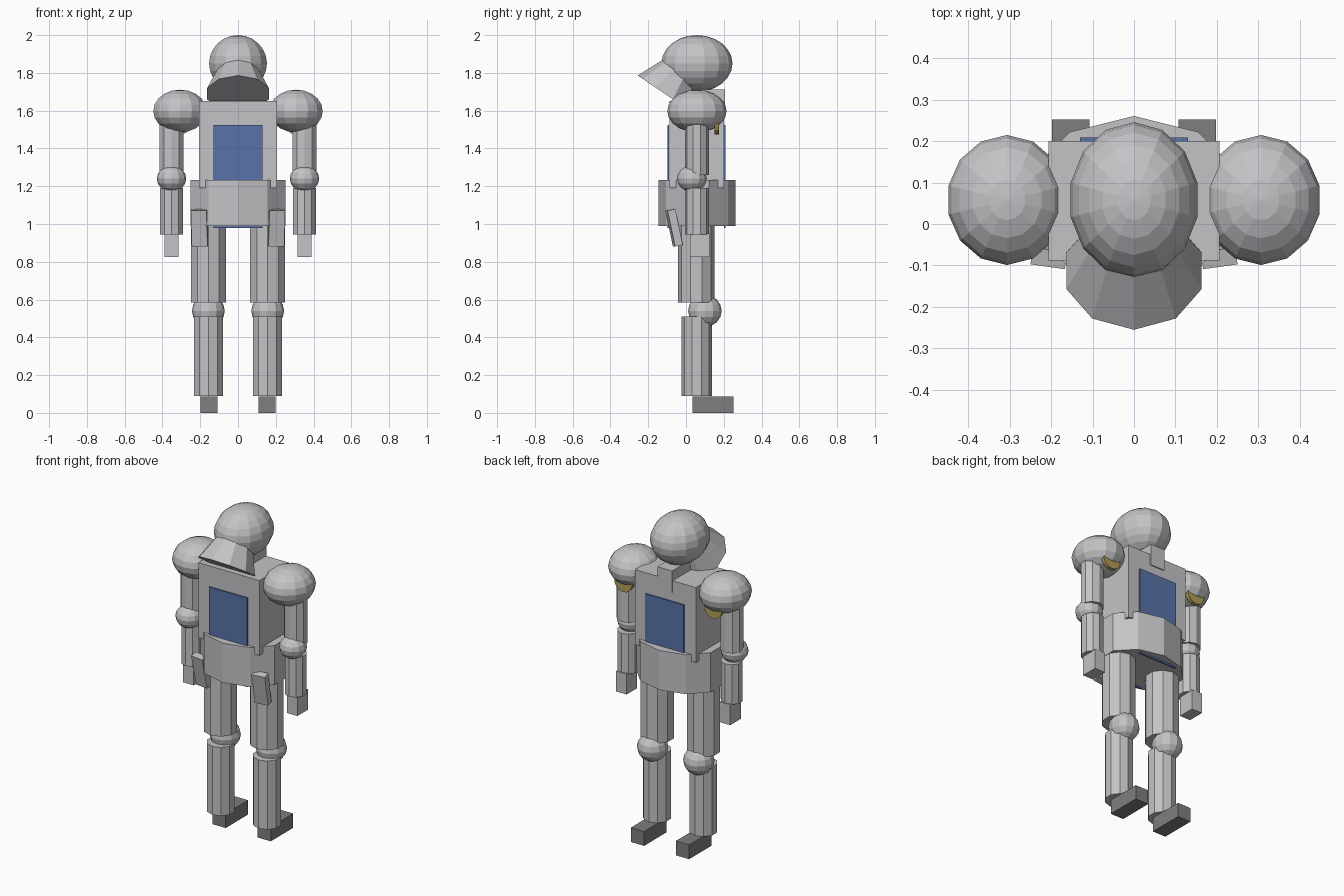
import bpy, math
from mathutils import Vector

if "Cube" in bpy.data.objects:
    bpy.data.objects.remove(bpy.data.objects["Cube"])


def material(name, rgb):
    m = bpy.data.materials.new(name)
    m.diffuse_color = (*rgb, 1)
    m.use_nodes = True
    m.node_tree.nodes["Principled BSDF"].inputs["Base Color"].default_value = m.diffuse_color
    return m


GRAY = material("light gray", (0.55, 0.55, 0.57))
DARK = material("dark gray", (0.21, 0.21, 0.21))
BLUE = material("blue", (0.10, 0.17, 0.40))
GOLD = material("gold", (0.45, 0.34, 0.10))


def finish(name, mat):
    ob = bpy.context.object
    ob.name = name
    ob.data.materials.append(mat)
    return ob


def box(name, lo, hi, mat=GRAY, rot=(0, 0, 0)):
    lo, hi = Vector(lo), Vector(hi)
    bpy.ops.mesh.primitive_cube_add(size=1, location=(lo + hi) / 2, rotation=rot)
    bpy.context.object.scale = hi - lo
    return finish(name, mat)


def ball(name, centre, radii, segments=14, rings=10):
    bpy.ops.mesh.primitive_uv_sphere_add(segments=segments, ring_count=rings, radius=1, location=centre)
    bpy.context.object.scale = radii
    return finish(name, GRAY)


def tube(name, centre, radii, z0, z1, sides=10, mat=GRAY):
    bpy.ops.mesh.primitive_cylinder_add(vertices=sides, radius=1, depth=1,
                                        location=(*centre, (z0 + z1) / 2))
    bpy.context.object.scale = (*radii, z1 - z0)
    return finish(name, mat)


# Head, neck and visor
ball("head", (0, 0.058, 1.85), (0.157, 0.188, 0.15), 14, 12)
box("neck", (-0.05, 0.0, 1.58), (0.05, 0.206, 1.712))
axis = Vector((0, 0.56, 0.83)).normalized()
h = 0.25
bpy.ops.mesh.primitive_cone_add(vertices=10, radius1=0.172, radius2=0.062, depth=h,
                                location=Vector((0, -0.113, 1.69)) + axis * h / 2,
                                rotation=(-math.atan2(axis.y, axis.z), 0, 0))
finish("visor", GRAY)

# Torso, waist and panels
box("torso", (-0.207, -0.088, 1.19), (0.207, 0.2, 1.65))
tube("waist", (0, 0.058), (0.265, 0.203), 0.99, 1.232)
box("front_panel", (-0.13, -0.098, 0.98), (0.13, -0.089, 1.525), BLUE)
box("back_panel", (-0.13, 0.2, 0.98), (0.13, 0.209, 1.525), BLUE)

for s, side in ((-1, "left"), (1, "right")):
    # Arms
    ax = s * 0.352
    ball(side + "_shoulder", (s * 0.307, 0.058, 1.598), (0.145, 0.157, 0.113))
    tube(side + "_upper_arm", (ax, 0.058), (0.068, 0.064), 1.26, 1.58)
    ball(side + "_elbow", (ax, 0.031, 1.24), (0.078, 0.079, 0.069), 12, 8)
    tube(side + "_forearm", (ax, 0.058), (0.063, 0.064), 0.945, 1.19)
    box(side + "_hand", (ax - 0.036, 0.022, 0.825), (ax + 0.036, 0.125, 0.95))

    # Disc under the back of the shoulder
    bpy.ops.mesh.primitive_cylinder_add(vertices=14, radius=0.06, depth=0.022,
                                        location=(s * 0.305, 0.163, 1.535),
                                        rotation=(math.pi / 2, 0, 0))
    finish(side + "_shoulder_disc", GOLD)

    # Legs
    lx = s * 0.157
    tube(side + "_thigh", (lx, 0.055), (0.097, 0.097), 0.585, 1.0)
    ball(side + "_knee", (lx, 0.1, 0.54), (0.087, 0.089, 0.085), 12, 8)
    tube(side + "_shin", (lx, 0.057), (0.081, 0.08), 0.09, 0.51)
    box(side + "_foot", (s * 0.153 - 0.045, 0.035, 0), (s * 0.153 + 0.045, 0.252, 0.088), DARK)

    # Hip plate, leaning forward at the top
    box(side + "_hip_plate", (s * 0.203 - 0.042, -0.084, 0.883), (s * 0.203 + 0.042, -0.042, 1.077),
        GRAY, (math.radians(12), 0, s * math.radians(8)))
